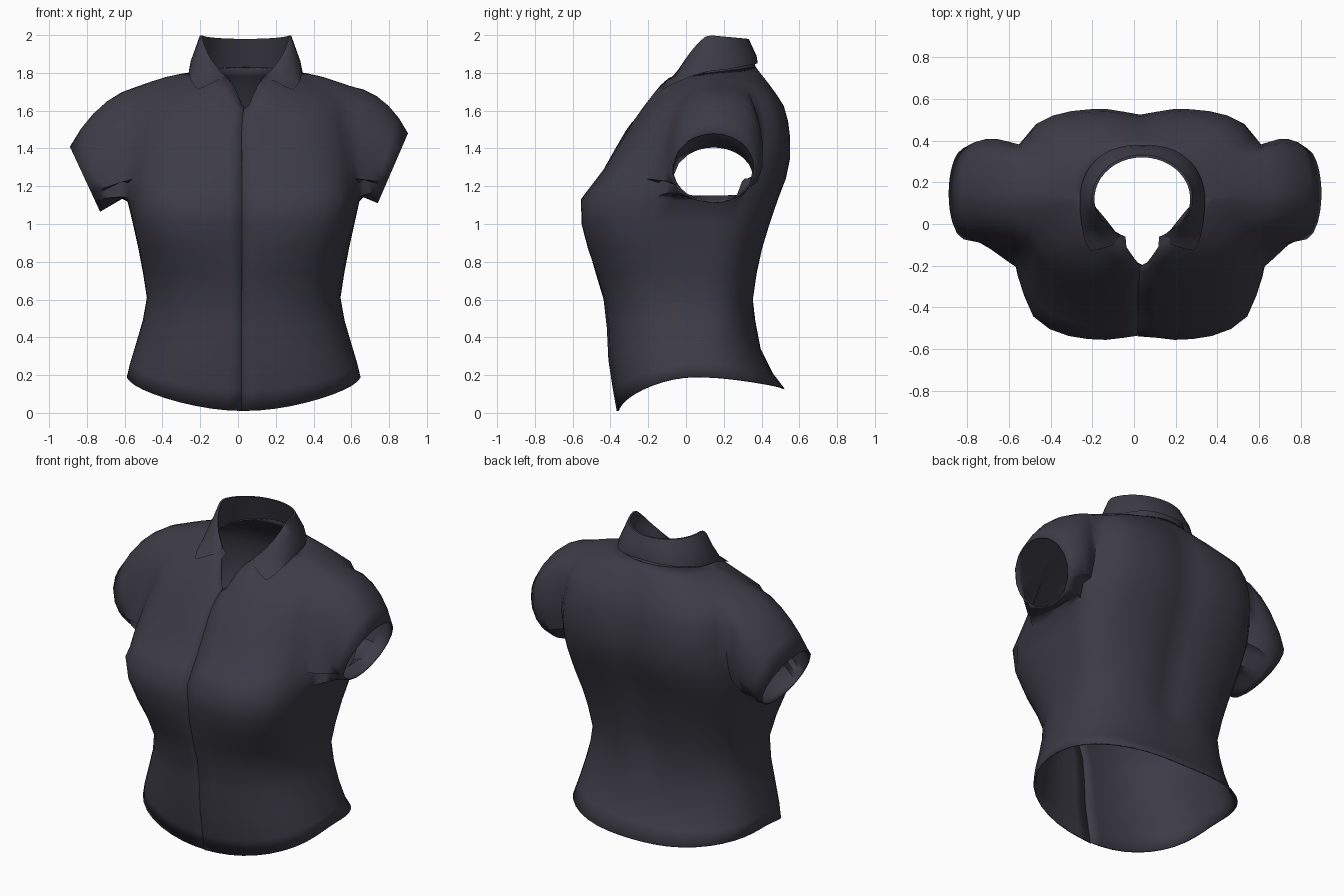
import bpy, bmesh, math
from mathutils import Vector
from mathutils.bvhtree import BVHTree

if "Cube" in bpy.data.objects:
    bpy.data.objects.remove(bpy.data.objects["Cube"])

navy = bpy.data.materials.new("dark navy cloth")
navy.diffuse_color = (0.047, 0.045, 0.063, 1)
navy.use_nodes = True
navy.node_tree.nodes["Principled BSDF"].inputs["Base Color"].default_value = navy.diffuse_color

N = 48          # columns round the torso, starting at the front opening
CX = 0.03       # torso axis

# height, half width, front y, back y, front squareness, back squareness
PROFILE = [
    (0.00, .635, -.36, .53, 2.5, 2.5), (0.14, .63, -.385, .52, 2.5, 2.5),
    (0.25, .605, -.405, .425, 2.5, 2.5), (0.40, .56, -.41, .375, 2.5, 2.5),
    (0.58, .508, -.425, .36, 2.6, 2.5), (0.80, .542, -.495, .39, 3.0, 2.7),
    (0.95, .575, -.555, .43, 3.8, 3.0), (1.13, .615, -.560, .49, 3.9, 3.3),
    (1.30, .61, -.43, .555, 3.3, 3.6), (1.50, .59, -.31, .555, 2.8, 3.8),
    (1.62, .58, -.22, .525, 2.7, 3.6), (1.75, .56, -.08, .45, 2.6, 3.0)]

# row heights at front, side and back
ROWS = [(.01, .19, .13), (.12, .26, .21), (.28, .38, .34), (.45, .49, .48),
        (.60, .61, .60), (.74, .74, .74), (.87, .87, .87), (1.0, 1.01, 1.0),
        (1.13, 1.15, 1.13), (1.21, 1.25, 1.24), (1.29, 1.37, 1.35),
        (1.37, 1.50, 1.45), (1.44, 1.63, 1.54), (1.50, 1.73, 1.62)]


def sample(z):
    for lo, hi in zip(PROFILE, PROFILE[1:]):
        if z <= hi[0]:
            t = max(0, (z - lo[0]) / (hi[0] - lo[0]))
            return [p + (q - p) * t for p, q in zip(lo, hi)][1:]
    return PROFILE[-1][1:]


def split(a):
    """Front and back weights of an angle (0 = front)."""
    return max(math.cos(a), 0), max(-math.cos(a), 0)


def torso_point(a, row):
    f, b = split(a)
    z = row[0] * f * f + row[1] * math.sin(a) ** 2 + row[2] * b * b
    w, yf, yb, nf, nb = sample(z)
    s, c = math.sin(a), math.cos(a)
    n = nf if c > 0 else nb
    r = (abs(s) ** n + abs(c) ** n) ** (-1 / n)
    yc = 0.04 + 0.06 * z
    x = w * r * s
    y = yc - r * c * ((yc - yf) if c > 0 else (yb - yc))
    groove = 0.03 * math.exp(-(x / 0.1) ** 2)       # sternum and spine
    if c > 0:
        groove *= math.exp(-((z - 1.05) / 0.2) ** 2)
    elif z < 0.5:
        groove = 0
    return Vector((CX + x, y + (groove if c > 0 else -groove), z))


def neck_point(a):
    f, b = split(a)
    x = 0.04 + 0.27 * math.sin(a) * (1 - 0.5 * f ** 4)
    return Vector((x, 0.12 - 0.32 * f ** 3 + 0.25 * b, 1.80 - 0.19 * f ** 14 + 0.03 * b))


def finish(bm, name, thickness=0):
    me = bpy.data.meshes.new(name)
    bm.to_mesh(me)
    ob = bpy.data.objects.new(name, me)
    bpy.context.collection.objects.link(ob)
    me.materials.append(navy)
    bpy.ops.object.select_all(action='DESELECT')
    ob.select_set(True)
    bpy.context.view_layer.objects.active = ob
    bpy.ops.object.shade_smooth_by_angle(angle=math.radians(60))
    if thickness:
        m = ob.modifiers.new("cloth thickness", 'SOLIDIFY')
        m.thickness = thickness
        m.offset = -1
    return ob


# Shirt body: open grid, split down the front, with armholes left out
bm = bmesh.new()
grid = []
angles = [2 * math.pi * c / N for c in range(N + 1)]
for row in ROWS:
    grid.append([torso_point(a, row) for a in angles])
yoke = grid[-1]
for i in range(1, 5):
    t = i / 4
    grid.append([p.lerp(neck_point(a), t) + Vector((0, 0, 0.05 * t * (1 - t)))
                 for p, a in zip(yoke, angles)])
for line in grid:                       # overlapping front edge
    line[0] += Vector((-0.010, -0.005, 0))
grid = [[bm.verts.new(p) for p in line] for line in grid]

R0, R1, SPAN = 8, 13, 4
SIDES = [(N // 4, 1, 0.82, 1.295, 0.185), (3 * N // 4, -1, 0.81, 1.237, 0.172)]


def in_armhole(r, c):
    for mid, *_ in SIDES:
        if R0 <= r < R1 and mid - SPAN <= c < mid + SPAN:
            return not (r == R0 and c in (mid - SPAN, mid + SPAN - 1))
    return False


for r in range(len(grid) - 1):
    for c in range(N):
        if not in_armhole(r, c):
            bm.faces.new((grid[r][c], grid[r][c + 1], grid[r + 1][c + 1], grid[r + 1][c]))

# Short sleeves grown out of the armholes
for mid, side, ox, oz, rz in SIDES:
    lo, hi = mid - SPAN, mid + SPAN
    loop = ([grid[R0 + 1][lo + 1]] + [grid[R0][c] for c in range(lo + 1, hi)]
            + [grid[R0 + 1][hi - 1]] + [grid[r][hi] for r in range(R0 + 1, R1)]
            + [grid[R1][c] for c in range(hi, lo, -1)]
            + [grid[r][lo] for r in range(R1, R0, -1)])
    cen = sum((v.co for v in loop), Vector()) / len(loop)
    prev = loop
    for i in range(1, 6):
        t = i / 5
        ring = []
        for v in loop:
            ang = math.atan2((v.co.z - cen.z) / 0.3, (v.co.y - cen.y) / 0.22)
            s, q = math.sin(ang), math.cos(ang)
            end = Vector((side * (ox + 0.08 * s), 0.145 + 0.22 * q, oz + rz * s))
            bulge = 4 * t * (1 - t)
            ring.append(bm.verts.new(v.co.lerp(end, t) + bulge * Vector(
                (side * 0.02 * max(s, 0), 0.045 * max(q, 0), 0.05 * max(s, 0)))))
        for k in range(len(loop)):
            j = (k + 1) % len(loop)
            bm.faces.new((prev[k], prev[j], ring[j], ring[k]))
        prev = ring

# Soften the armhole seams
seam = [grid[r][c] for m, *_ in SIDES for r in range(R0, R1 + 2)
        for c in range(m - SPAN - 1, m + SPAN + 2) if grid[r][c].link_faces]
for _ in range(3):
    bmesh.ops.smooth_vert(bm, verts=seam, factor=0.3,
                          use_axis_x=True, use_axis_y=True, use_axis_z=True)
loose = [v for v in bm.verts if not v.link_faces]
bmesh.ops.delete(bm, geom=loose, context='VERTS')
bm.normal_update()
tree = BVHTree.FromBMesh(bm)
finish(bm, "shirt_body", 0.008)
bm.free()


# Collar: stand rising from the neckline, leaf folded down outside it
def collar_top(a):
    f, b = split(a)
    return Vector((0.04 + 0.23 * math.sin(a) * (1 - 0.25 * f ** 4),
                   0.12 - 0.20 * math.cos(a), 2.0 - 0.27 * f ** 1.4 - 0.02 * b))


def collar_hem(a):
    f, b = split(a)
    s = math.sin(a)
    x = math.copysign(abs(s) ** (0.25 if f > 0 else 0.8), s)
    return Vector((0.04 + 0.30 * x, 0.12 - 0.25 * f + 0.26 * b,
                   1.80 - 0.14 * f ** 2 + 0.05 * b))


def clear_of_shirt(p, gap=0.012):
    co, n, _, _ = tree.find_nearest(p)
    return co + n * gap if (p - co).dot(n) < gap else p


bm = bmesh.new()
prev = None
STEPS = 36
for i in range(STEPS + 1):
    a = math.radians(25 + 310 * i / STEPS)
    top, hem = collar_top(a), collar_hem(a)
    out = Vector((math.sin(a), -math.cos(a), 0))
    pts = [neck_point(a), neck_point(a).lerp(top, 0.5), top, top + out * 0.012]
    pts += [clear_of_shirt(top.lerp(hem, t) + out * 0.012) for t in (0.35, 0.7)]
    pts.append(clear_of_shirt(hem))
    line = [bm.verts.new(p) for p in pts]
    if prev:
        for k in range(len(line) - 1):
            bm.faces.new((prev[k], prev[k + 1], line[k + 1], line[k]))
    prev = line
finish(bm, "collar")
bm.free()
